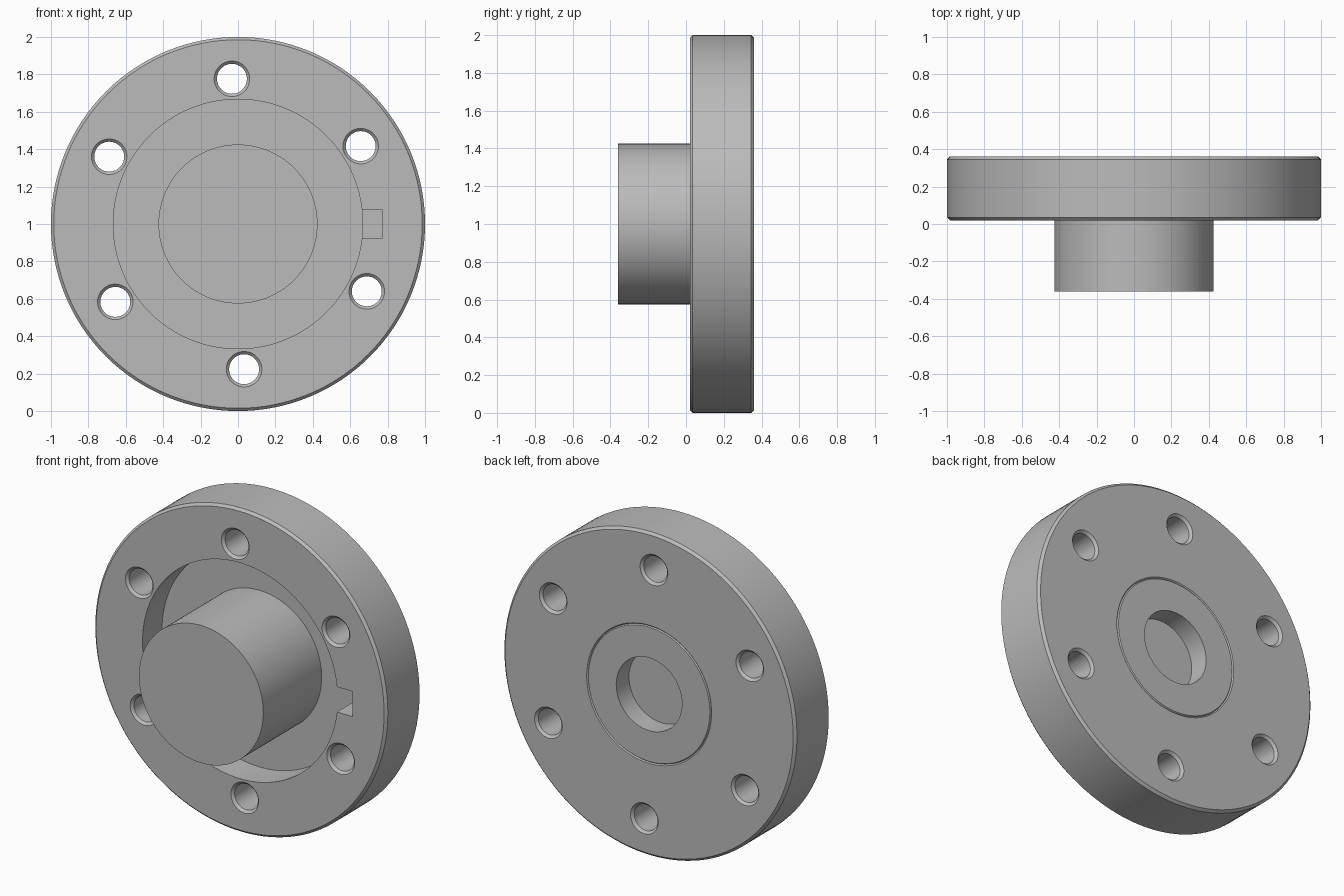
import bpy
import bmesh
from math import cos, sin, pi, radians
from mathutils import Matrix, Vector

default = bpy.data.objects.get("Cube")
if default:
    bpy.data.objects.remove(default, do_unlink=True)

steel = bpy.data.materials.new("plain_grey")
steel.use_nodes = True
grey = (0.5, 0.5, 0.5, 1)
steel.diffuse_color = grey
steel.node_tree.nodes["Principled BSDF"].inputs["Base Color"].default_value = grey

FRONT, BACK = 0.02, 0.36      # flange faces
NOSE = -0.36                  # front end of the hub
FLOOR = 0.21                  # bottom of the front recess
BEVEL = 0.015


def make_object(name, bm):
    bmesh.ops.recalc_face_normals(bm, faces=bm.faces)
    mesh = bpy.data.meshes.new(name)
    bm.to_mesh(mesh)
    bm.free()
    mesh.materials.append(steel)
    obj = bpy.data.objects.new(name, mesh)
    bpy.context.collection.objects.link(obj)
    return obj


def lathe(name, profile, x=0, z=1, steps=128):
    """Turn a closed (radius, y) profile around an axis parallel to y."""
    bm = bmesh.new()
    centre = Vector((x, 0, z))
    verts = [bm.verts.new(centre + Vector((r, y, 0))) for r, y in profile]
    edges = [bm.edges.new((a, b)) for a, b in zip(verts, verts[1:] + verts[:1])
             if a.co.x > x + 1e-6 or b.co.x > x + 1e-6]
    bmesh.ops.spin(bm, geom=verts + edges, cent=centre, axis=(0, 1, 0),
                   angle=2 * pi, steps=steps, use_merge=True)
    bmesh.ops.remove_doubles(bm, verts=bm.verts, dist=1e-5)
    return make_object(name, bm)


def cut(target, cutter):
    mod = target.modifiers.new("cut", "BOOLEAN")
    mod.operation, mod.solver, mod.object = "DIFFERENCE", "EXACT", cutter
    cutter.hide_render = True
    bpy.context.view_layer.objects.active = target
    bpy.ops.object.modifier_apply(modifier=mod.name)
    bpy.data.objects.remove(cutter, do_unlink=True)


# Flange: bevelled disc with a wide front recess and a central bore
flange = lathe("flange", [
    (0.42, FLOOR), (0.667, FLOOR), (0.667, FRONT),
    (1 - BEVEL, FRONT), (1, FRONT + BEVEL), (1, BACK - BEVEL),
    (1 - BEVEL, BACK), (0.427, BACK), (0.42, BACK - 0.007)])

# Hub: round boss through the flange, with a blind hole in its back
hub = lathe("hub", [
    (0, NOSE), (0.425, NOSE), (0.425, BACK - 0.012), (0.415, BACK),
    (0.225, BACK), (0.225, BACK - 0.125), (0, BACK - 0.125)])

# Six bolt holes, countersunk on both faces
for i in range(6):
    a = radians(32.4 + 60 * i)
    drill = lathe("drill", [
        (0, FRONT - BEVEL), (0.11, FRONT - BEVEL), (0.08, FRONT + BEVEL),
        (0.08, BACK - BEVEL), (0.11, BACK + BEVEL), (0, BACK + BEVEL)],
        x=0.777 * cos(a), z=1 + 0.777 * sin(a), steps=48)
    cut(flange, drill)

# Key notch in the recess rim
bm = bmesh.new()
bmesh.ops.create_cube(bm, size=1, matrix=Matrix.Translation((0.69, 0.1, 1))
                      @ Matrix.Diagonal((0.16, 0.2, 0.155, 1)))
cut(flange, make_object("notch_cutter", bm))

# Smooth walls, crisp edges
for obj in (flange, hub):
    bpy.ops.object.select_all(action="DESELECT")
    obj.select_set(True)
    bpy.context.view_layer.objects.active = obj
    bpy.ops.object.shade_smooth_by_angle(angle=radians(30))
